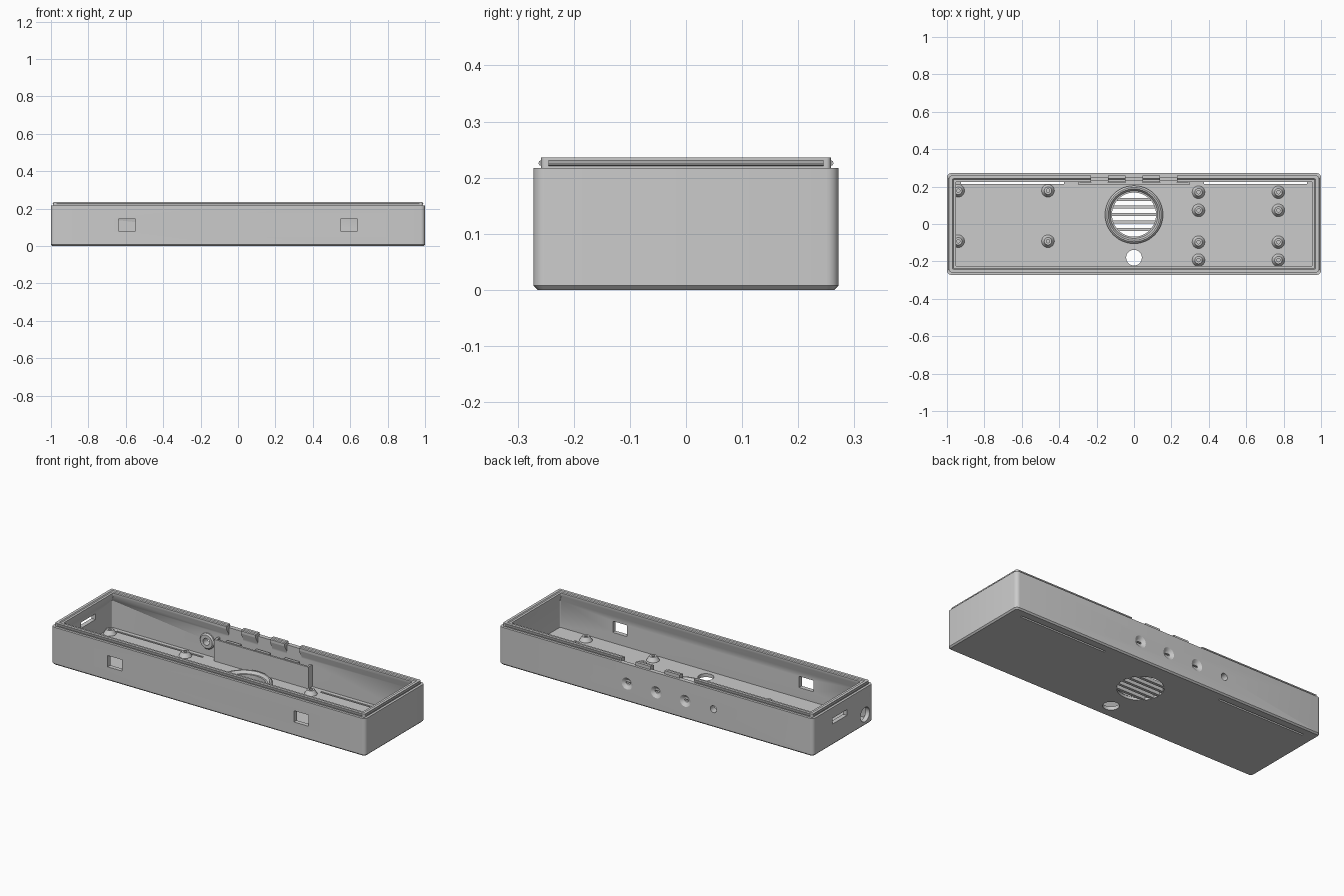
import bpy, bmesh, math
from mathutils import Matrix, Vector

old = bpy.data.objects.get("Cube")
if old:
    bpy.data.objects.remove(old, do_unlink=True)

grey = bpy.data.materials.new("plain grey")
grey.use_nodes = True
COLOUR = (0.6, 0.6, 0.6, 1)
grey.diffuse_color = COLOUR
grey.node_tree.nodes["Principled BSDF"].inputs["Base Color"].default_value = COLOUR

HX, HY, FLOOR = 1.0, 0.272, 0.02
FACING = {"X": Matrix.Rotation(math.pi / 2, 4, "Y"),
          "Y": Matrix.Rotation(-math.pi / 2, 4, "X"),
          "Z": Matrix.Identity(4)}


def finish(name, bm, smooth=True):
    bmesh.ops.recalc_face_normals(bm, faces=bm.faces[:])
    mesh = bpy.data.meshes.new(name)
    bm.to_mesh(mesh)
    bm.free()
    obj = bpy.data.objects.new(name, mesh)
    bpy.context.scene.collection.objects.link(obj)
    mesh.materials.append(grey)
    if smooth:
        shade(obj)
    return obj


def activate(obj):
    bpy.ops.object.select_all(action="DESELECT")
    obj.select_set(True)
    bpy.context.view_layer.objects.active = obj


def shade(obj):
    activate(obj)
    bpy.ops.object.shade_smooth_by_angle(angle=math.radians(30))


def box(name, lo, hi):
    bm = bmesh.new()
    lo, hi = Vector(lo), Vector(hi)
    bmesh.ops.create_cube(bm, size=1, matrix=Matrix.Translation((lo + hi) / 2)
                          @ Matrix.Diagonal((*(hi - lo), 1)))
    return finish(name, bm, False)


def tube(name, centre, r1, r2, depth, axis="Z", sides=32):
    bm = bmesh.new()
    bmesh.ops.create_cone(bm, cap_ends=True, segments=sides, radius1=r1, radius2=r2,
                          depth=depth, matrix=Matrix.Translation(centre) @ FACING[axis])
    return finish(name, bm)


def loft(bm, rings, closed):
    pairs = list(zip(rings, rings[1:]))
    if closed:
        pairs.append((rings[-1], rings[0]))
    for a, b in pairs:
        for i in range(len(a)):
            j = (i + 1) % len(a)
            bm.faces.new((a[i], a[j], b[j], b[i]))


def lathe(name, centre, profile, closed, axis="Z", sides=32):
    bm = bmesh.new()
    place = Matrix.Translation(centre) @ FACING[axis]
    rings = [[bm.verts.new(place @ Vector((r * math.cos(t), r * math.sin(t), z)))
              for t in (2 * math.pi * i / sides for i in range(sides))] for r, z in profile]
    loft(bm, rings, closed)
    if not closed:
        bm.faces.new(rings[0])
        bm.faces.new(rings[-1])
    return finish(name, bm)


def rounded_ring(bm, inset, z):
    rad = max(0.022 - inset, 0.005)
    ring = []
    for q, (sx, sy) in enumerate(((1, 1), (-1, 1), (-1, -1), (1, -1))):
        for k in range(6):
            t = math.pi / 2 * (q + k / 5)
            ring.append(bm.verts.new((sx * (HX - inset - rad) + rad * math.cos(t),
                                      sy * (HY - inset - rad) + rad * math.sin(t), z)))
    return ring


# Tray: outer wall, raised lip with an undercut, inner wall and floor
bm = bmesh.new()
rings = [rounded_ring(bm, i, z) for i, z in (
    (0.008, 0), (0, 0.008), (0, 0.217), (0.014, 0.217), (0.014, 0.236), (0.03, 0.236),
    (0.034, 0.231), (0.047, 0.231), (0.047, 0.215), (0.025, 0.175), (0.025, FLOOR))]
loft(bm, rings, False)
bm.faces.new(rings[0])
bm.faces.new(rings[-1])
tray = finish("tray", bm, False)

# Openings in the tray
BUTTONS = (-0.185, 0, 0.185)
JACK_X, MID_Z = -0.365, 0.105
VENT_Y = 0.05
cutters = [
    tube("vent_cut", (0, VENT_Y, 0), 0.12, 0.12, 0.1, sides=48),
    tube("floor_hole_cut", (0, -0.18, 0), 0.042, 0.042, 0.1),
    tube("jack_cut", (JACK_X, HY, MID_Z), 0.02, 0.02, 0.1, "Y"),
    tube("end_hole_cut", (-HX, -0.2, 0.064), 0.041, 0.041, 0.1, "X"),
    box("end_slot_cut", (-1.1, -0.035, 0.122), (-0.9, 0.095, 0.155)),
]
for s in (-1, 1):
    cutters.append(box("window_cut", (s * 0.593 - 0.046, -0.3, 0.08),
                       (s * 0.593 + 0.046, -0.2, 0.145)))
    cutters.append(box("floor_slot_cut", (s * 0.65 - 0.275, 0.213, -0.1),
                       (s * 0.65 + 0.275, 0.224, 0.1)))
for x in BUTTONS:
    cutters.append(box("lip_notch_cut", (x - 0.045, 0.15, 0.165), (x + 0.045, 0.247, 0.3)))
    cutters.append(box("lip_top_cut", (x - 0.045, 0.15, 0.217), (x + 0.045, 0.265, 0.3)))
    cutters.append(tube("button_dish_cut", (x, HY, MID_Z), 0.016, 0.052, 0.024, "Y"))
    cutters.append(box("button_slit_cut", (x - 0.014, 0.2, MID_Z - 0.004),
                       (x + 0.014, 0.3, MID_Z + 0.004)))
for cutter in cutters:
    activate(tray)
    mod = tray.modifiers.new("cut", "BOOLEAN")
    mod.operation, mod.solver, mod.object = "DIFFERENCE", "EXACT", cutter
    bpy.ops.object.modifier_apply(modifier=mod.name)
    bpy.data.objects.remove(cutter, do_unlink=True)
shade(tray)

# Snap beads around the lip
for s in (-1, 1):
    tube("end_bead", (s * (HX - 0.014), 0, 0.226), 0.005, 0.005, 0.49, "Y", 8)
tube("front_bead", (0, -HY + 0.014, 0.226), 0.005, 0.005, 1.94, "X", 8)
for s in (-1, 1):
    tube("back_bead", (s * 0.605, HY - 0.014, 0.226), 0.005, 0.005, 0.73, "X", 8)

# Speaker ring and vent slats
lathe("speaker_ring", (0, VENT_Y, 0), ((0.155, 0.015), (0.155, 0.035), (0.145, 0.045),
      (0.137, 0.045), (0.127, 0.03), (0.118, 0.03), (0.118, 0.015)), True, sides=48)
for i in range(-2, 3):
    y = i * 0.04
    half = math.sqrt(0.122 ** 2 - y ** 2)
    box("vent_slat", (-half, VENT_Y + y - 0.008, 0.001), (half, VENT_Y + y + 0.008, FLOOR))

# Screw posts
posts = [(x, y) for x in (-0.94, -0.46) for y in (0.178, -0.092)]
posts += [(x, y) for x in (0.345, 0.772) for y in (0.17, 0.073, -0.097, -0.193)]
for x, y in posts:
    lathe("screw_post", (x, y, 0), ((0.034, 0.015), (0.034, 0.022), (0.02, 0.045),
          (0.009, 0.045), (0.009, 0.022)), False, sides=24)

# Jack collar inside the back wall
lathe("jack_collar", (JACK_X, 0.25, MID_Z), ((0.045, 0), (0.045, -0.01), (0.038, -0.018),
      (0.02, -0.018), (0.02, 0)), True, "Y")

# Button bracket standing behind the back wall
box("bracket_plate", (-0.3, 0.211, 0.015), (0.3, 0.222, 0.145))
for s in (-1, 1):
    box("bracket_side", (s * 0.294 - 0.006, 0.211, 0.015), (s * 0.294 + 0.006, 0.25, 0.145))
for x in BUTTONS:
    box("button_stop", (x - 0.045, 0.216, 0.09), (x + 0.045, 0.232, 0.15))
